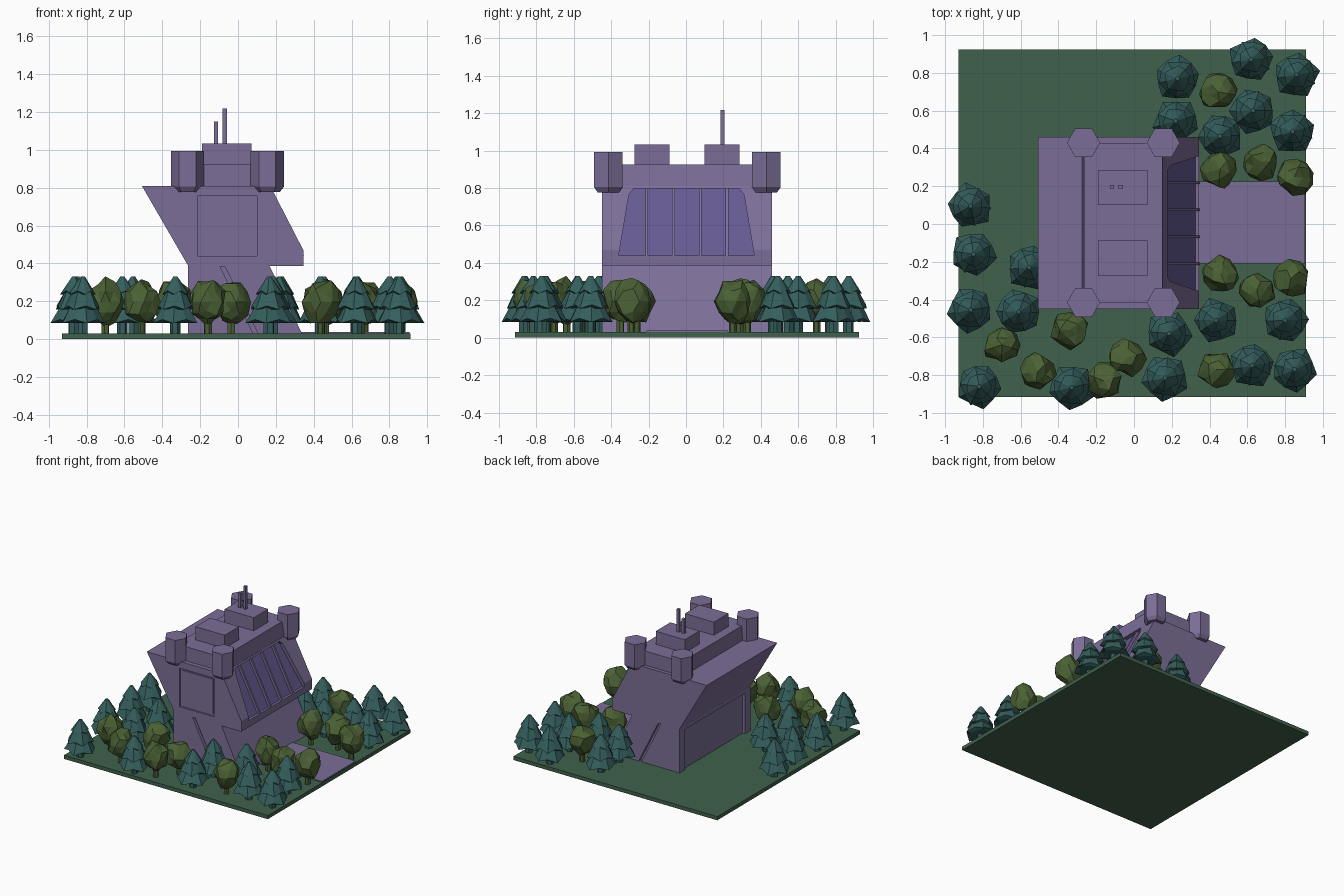
import bpy, bmesh, math, random
from mathutils import Vector

if "Cube" in bpy.data.objects:
    bpy.data.objects.remove(bpy.data.objects["Cube"])

random.seed(4)


def mat(name, c):
    m = bpy.data.materials.new(name)
    m.diffuse_color = (*c, 1)
    m.use_nodes = True
    m.node_tree.nodes["Principled BSDF"].inputs["Base Color"].default_value = m.diffuse_color
    return m


PURPLE = mat("purple", (0.20, 0.155, 0.31))
WINDOW = mat("window_purple", (0.13, 0.10, 0.28))
GRASS = mat("grass", (0.05, 0.12, 0.072))
PINE = mat("pine", (0.035, 0.115, 0.11))
LEAF = mat("leaf", (0.07, 0.12, 0.035))


def finish(name, bm, m):
    bmesh.ops.recalc_face_normals(bm, faces=bm.faces)
    me = bpy.data.meshes.new(name)
    bm.to_mesh(me)
    bm.free()
    ob = bpy.data.objects.new(name, me)
    bpy.context.collection.objects.link(ob)
    me.materials.append(m)
    return ob


def loft(bm, rings):
    """Skin a stack of equal-length point loops and cap the ends."""
    vs = [[bm.verts.new(p) for p in r] for r in rings]
    n = len(vs[0])
    for a, b in zip(vs, vs[1:]):
        for i in range(n):
            bm.faces.new((a[i], a[(i + 1) % n], b[(i + 1) % n], b[i]))
    bm.faces.new(vs[0][::-1])
    bm.faces.new(vs[-1])


def prism(name, profile, y0, y1, m=PURPLE):
    """Extrude an xz profile along y."""
    bm = bmesh.new()
    loft(bm, [[(x, y, z) for x, z in profile] for y in (y0, y1)])
    return finish(name, bm, m)


def box(name, x0, x1, y0, y1, z0, z1, m=PURPLE):
    return prism(name, [(x0, z0), (x1, z0), (x1, z1), (x0, z1)], y0, y1, m)


def slope(z):
    """x of the slanted window wall at height z."""
    return 0.17 + (0.81 - z) * 0.515


def on_slope(name, yz, d0, d1, m):
    """Solid following the slanted wall between two depths."""
    bm = bmesh.new()
    loft(bm, [[(slope(z) + d, y, z) for y, z in yz] for d in (d0, d1)])
    return finish(name, bm, m)


def cut(ob, cutter):
    md = ob.modifiers.new("cut", "BOOLEAN")
    md.object = cutter
    md.operation = 'DIFFERENCE'
    md.solver = 'EXACT'
    bpy.context.view_layer.objects.active = ob
    bpy.ops.object.modifier_apply(modifier=md.name)
    bpy.data.objects.remove(cutter)


# Ground plate and path
box("ground_plate", -0.93, 0.91, -0.915, 0.925, 0, 0.03, GRASS)
box("path", 0.28, 0.905, -0.21, 0.225, 0.025, 0.038)

# Lower storey with slanted side grooves and rear recess
Y0, Y1 = -0.45, 0.46
lower = prism("lower_storey", [(-0.265, 0.025), (0.34, 0.025), (0.165, 0.39), (-0.265, 0.39)], Y0, Y1)
groove = [(0.085, 0.02), (0.11, 0.02), (-0.07, 0.384), (-0.095, 0.384)]
for a, b in ((Y0 - 0.02, Y0 + 0.025), (Y1 - 0.025, Y1 + 0.02)):
    cut(lower, prism("groove_cutter", groove, a, b))
cut(lower, box("rear_cutter", -0.3, -0.245, -0.38, 0.39, 0.0, 0.36))

# Leaning upper storey with window recess and side panel
upper = prism("upper_storey", [(-0.508, 0.81), (-0.262, 0.385), (0.345, 0.385),
                               (0.345, 0.47), (0.17, 0.81)], Y0, Y1)
win = [(-0.36, 0.44), (0.365, 0.44), (0.31, 0.765), (0.285, 0.797), (-0.28, 0.797), (-0.305, 0.765)]
cut(upper, on_slope("window_cutter", win, -0.04, 0.08, PURPLE))
on_slope("window_glass", win, -0.05, -0.035, WINDOW)
for y in (-0.21, -0.067, 0.076, 0.219):
    on_slope("window_mullion", [(y - 0.007, 0.44), (y + 0.007, 0.44),
                                (y + 0.007, 0.8), (y - 0.007, 0.8)], -0.045, -0.012, PURPLE)
cut(upper, box("panel_cutter", -0.215, 0.10, -0.5, -0.435, 0.44, 0.755))
box("side_panel", -0.2, 0.085, -0.442, -0.42, 0.455, 0.74)

# Roof deck, roof boxes and antennas
prism("roof_deck", [(-0.275, 0.8), (0.17, 0.8), (0.15, 0.925), (-0.265, 0.925)], -0.415, 0.43)
for y in (0.1, -0.275):
    box("roof_box", -0.19, 0.072, y, y + 0.187, 0.92, 1.032)
for x, top in ((-0.116, 1.15), (-0.07, 1.217)):
    box("antenna", x - 0.011, x + 0.011, 0.184, 0.206, 1.02, top)

# Hexagonal corner turrets
for x in (-0.267, 0.155):
    for y in (-0.415, 0.43):
        bm = bmesh.new()
        loft(bm, [[(x + r * math.cos(i * math.pi / 3), y + r * math.sin(i * math.pi / 3), z)
                   for i in range(6)] for r, z in ((0.066, 0.777), (0.088, 0.805), (0.088, 0.993))])
        finish("corner_turret", bm, PURPLE)


def ring(x, y, r, z, turn, n, jit=0.0, dip=0.0):
    pts = []
    for i in range(n):
        a = turn + i * math.tau / n
        rr = r * (1 if i % 2 == 0 else 0.86) * random.uniform(1 - jit, 1 + jit)
        pts.append((x + rr * math.cos(a), y + rr * math.sin(a), z + (dip if i % 2 else 0)))
    return pts


def pine(x, y):
    bm = bmesh.new()
    turn = random.uniform(0, math.tau)
    loft(bm, [ring(x, y, 0.03, z, turn, 6) for z in (0.025, 0.11)])
    for k, (z0, r0, z1, r1) in enumerate(((0.078, 0.122, 0.18, 0.07), (0.15, 0.104, 0.255, 0.055),
                                          (0.23, 0.072, 0.33, 0.012))):
        t = turn + k * math.pi / 5
        loft(bm, [ring(x, y, r0 * 0.75, z0 + 0.008, t, 10),
                  ring(x, y, r0, z0 + 0.006, t, 10, 0.06, 0.02),
                  ring(x, y, r1, z1, t, 10)])
    finish("pine_tree", bm, PINE)


def leafy(x, y):
    bm = bmesh.new()
    bmesh.ops.create_icosphere(bm, subdivisions=2, radius=1)
    turn = random.uniform(0, math.tau)
    c, s = math.cos(turn), math.sin(turn)
    for v in bm.verts:
        p = v.co * random.uniform(0.82, 1.12)
        v.co = Vector((x + 0.098 * (c * p.x - s * p.y), y + 0.098 * (s * p.x + c * p.y),
                       0.195 + 0.122 * p.z))
    loft(bm, [ring(x, y, 0.022, z, turn, 6) for z in (0.025, 0.12)])
    finish("leafy_tree", bm, LEAF)


# Trees
for p in ((.23, .77), (.62, .87), (.86, .79), (.63, .60), (.84, .49), (.455, .465), (.22, .545),
          (-.865, .095), (-.85, -.16), (-.555, -.23), (-.865, -.455), (-.61, -.465), (-.82, -.86),
          (-.33, -.865), (.165, -.815), (.185, -.58), (.435, -.51), (.80, -.51), (.625, -.75), (.85, -.77)):
    pine(*p)
for p in ((.445, .70), (.455, .29), (.67, .33), (.85, .25), (.46, -.265), (.65, -.35), (.83, -.29),
          (.435, -.77), (-.035, -.705), (-.16, -.83), (-.34, -.56), (-.51, -.78), (-.70, -.64)):
    leafy(*p)
